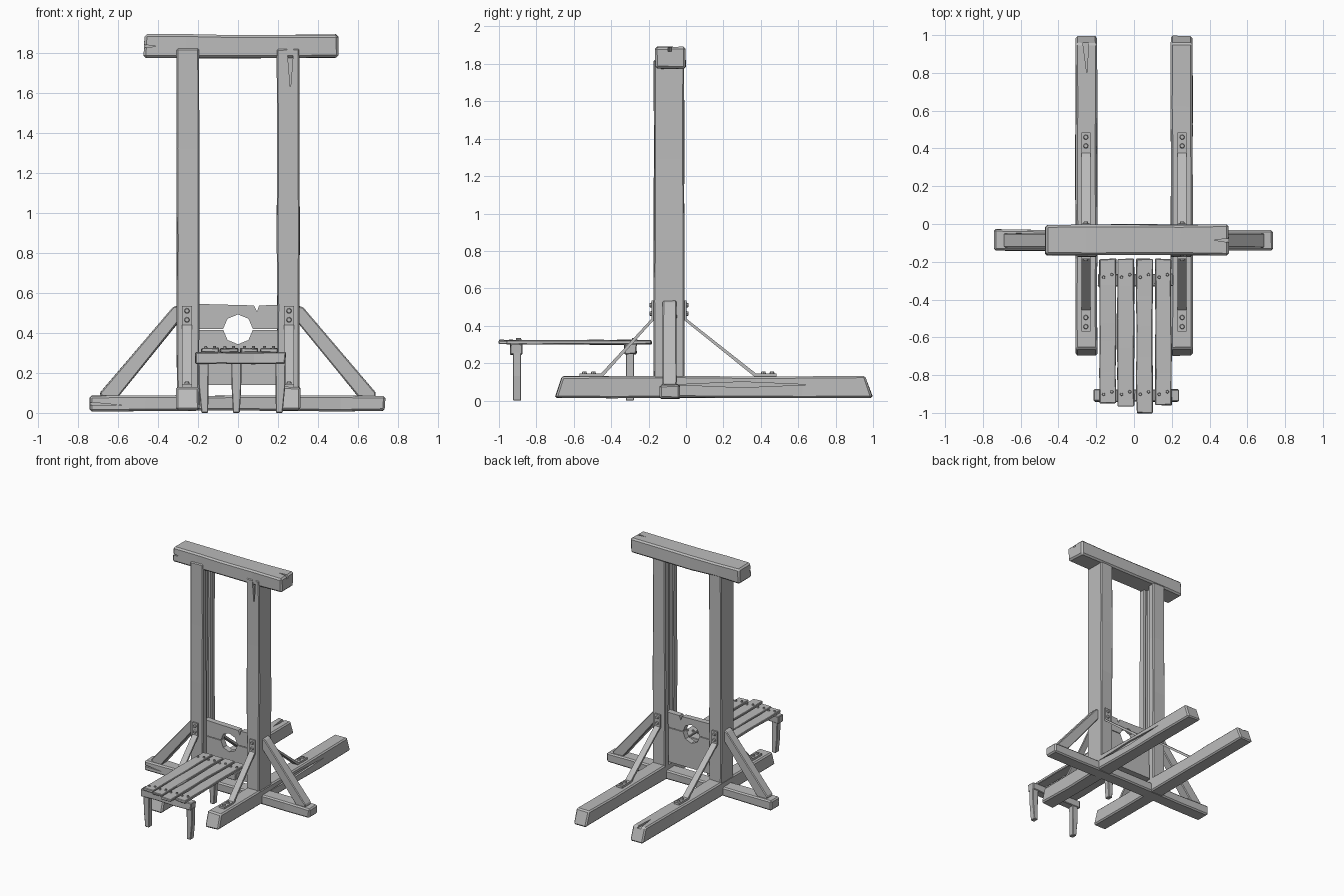
import bpy, bmesh, math, random
from mathutils import Vector

random.seed(4)
old = bpy.data.objects.get("Cube")
if old:
    bpy.data.objects.remove(old, do_unlink=True)

grey = bpy.data.materials.new("plain grey")
grey.use_nodes = True
grey.diffuse_color = (0.5, 0.5, 0.5, 1)
grey.node_tree.nodes["Principled BSDF"].inputs["Base Color"].default_value = (0.5, 0.5, 0.5, 1)


def finish(name, bm):
    bmesh.ops.recalc_face_normals(bm, faces=bm.faces)
    mesh = bpy.data.meshes.new(name)
    bm.to_mesh(mesh)
    bm.free()
    mesh.materials.append(grey)
    ob = bpy.data.objects.new(name, mesh)
    bpy.context.collection.objects.link(ob)
    return ob


def prism(name, pts, axis, a, b, bevel=0.0, wobble=0.0, cuts=0):
    """Extrude an outline along an axis, then roughen and chamfer it like hewn timber."""
    place = {"x": lambda p, t: (t, p[0], p[1]),
             "y": lambda p, t: (p[0], t, p[1]),
             "z": lambda p, t: (p[0], p[1], t)}[axis]
    bm = bmesh.new()
    low = [bm.verts.new(place(p, a)) for p in pts]
    high = [bm.verts.new(place(p, b)) for p in pts]
    bm.faces.new(low)
    bm.faces.new(high[::-1])
    for i in range(len(pts)):
        j = (i + 1) % len(pts)
        bm.faces.new((low[i], low[j], high[j], high[i]))
    bmesh.ops.recalc_face_normals(bm, faces=bm.faces)
    if cuts:
        spans = [(min(v.co[k] for v in bm.verts), max(v.co[k] for v in bm.verts)) for k in range(3)]
        k = max(range(3), key=lambda n: spans[n][1] - spans[n][0])
        for c in range(cuts):
            normal, point = Vector((0, 0, 0)), Vector((0, 0, 0))
            normal[k] = 1
            t = (c + 1 + random.uniform(-0.25, 0.25)) / (cuts + 1)
            point[k] = spans[k][0] + t * (spans[k][1] - spans[k][0])
            bmesh.ops.bisect_plane(bm, geom=bm.verts[:] + bm.edges[:] + bm.faces[:],
                                   plane_co=point, plane_no=normal)
    for v in bm.verts:
        v.co += Vector([random.uniform(-wobble, wobble) for _ in range(3)])
    if bevel:
        sharp = [e for e in bm.edges if e.calc_face_angle(0) > 0.5]
        bmesh.ops.bevel(bm, geom=sharp, offset=bevel, segments=1, affect="EDGES",
                        clamp_overlap=True)
    return finish(name, bm)


def box(name, x, y, z, bevel=0.008, wobble=0.003, cuts=0):
    return prism(name, [(x[0], y[0]), (x[1], y[0]), (x[1], y[1]), (x[0], y[1])],
                 "z", z[0], z[1], bevel, wobble, cuts)


def crack(ob, pts, axis, a, b):
    """Carve a narrow split out of a timber."""
    cutter = prism("crack cutter", pts, axis, a, b)
    cutter.hide_render = True
    mod = ob.modifiers.new("crack", "BOOLEAN")
    mod.operation = "DIFFERENCE"
    mod.solver = "EXACT"
    mod.object = cutter
    bpy.context.view_layer.objects.active = ob
    bpy.ops.object.modifier_apply(modifier=mod.name)
    bpy.data.objects.remove(cutter, do_unlink=True)


def bolt(name, centre, direction, r, h):
    bm = bmesh.new()
    bmesh.ops.create_cone(bm, cap_ends=True, segments=8, radius1=r, radius2=r * 0.75, depth=h)
    turn = Vector(direction).to_track_quat("Z", "Y").to_matrix()
    bmesh.ops.rotate(bm, verts=bm.verts, matrix=turn)
    bmesh.ops.translate(bm, verts=bm.verts, vec=centre)
    return finish(name, bm)


# Top beam with split ends
top_beam = box("top_beam", (-0.47, 0.5), (-0.165, -0.003), (1.775, 1.89), 0.012, 0.004, 3)
crack(top_beam, [(-0.5, 1.845), (-0.41, 1.832), (-0.5, 1.82)], "y", -0.2, -0.14)
crack(top_beam, [(0.52, -0.075), (0.42, -0.085), (0.52, -0.1)], "z", 1.865, 1.95)

# Cross sill
sill = box("cross_sill", (-0.74, 0.735), (-0.14, -0.03), (0.01, 0.085), 0.01, 0.003, 4)
crack(sill, [(-0.76, 0.055), (-0.58, 0.038), (-0.76, 0.04)], "y", -0.16, -0.125)

for side, s in (("left", 1), ("right", -1)):
    # Upright with a blade groove on its inner face
    inner, outer, floor = 0.195 * s, 0.307 * s, 0.225 * s
    post = prism(side + "_post", [(outer, -0.172), (inner, -0.172), (inner, -0.118), (floor, -0.118),
                                  (floor, -0.062), (inner, -0.062), (inner, -0.01), (outer, -0.01)],
                 "z", 0.1, 1.82, 0.007, 0.0025, 3)

    # Floor rail with slanted ends
    rail = prism(side + "_rail", [(-0.7, 0.015), (1.0, 0.015), (0.955, 0.13), (-0.66, 0.13)],
                 "x", 0.195 * s, 0.31 * s, 0.01, 0.003, 4)
    if s > 0:
        crack(post, [(0.243, 1.85), (0.262, 1.62), (0.28, 1.85)], "y", -0.2, -0.15)
        crack(rail, [(-0.05, 0.085), (0.3, 0.07), (0.65, 0.085), (0.3, 0.1)], "x", 0.295, 0.34)
    else:
        crack(rail, [(-0.28, 1.03), (-0.25, 0.8), (-0.235, 1.03)], "z", 0.115, 0.2)

    # Side brace
    prism(side + "_brace", [(0.3 * s, 0.535), (0.325 * s, 0.53), (0.69 * s, 0.1), (0.685 * s, 0.08),
                            (0.6 * s, 0.08), (0.3 * s, 0.45)], "y", -0.125, -0.05, 0.006, 0.002)

    # Bent iron straps, front and back, with bolts
    x = 0.255 * s
    for end, face, d, knee, toe in (("front", -0.172, -1, -0.455, -0.57),
                                    ("back", -0.01, 1, 0.375, 0.485)):
        t = 0.012
        prism(f"{side}_{end}_strap",
              [(face, 0.535), (face + d * t, 0.535), (face + d * t, 0.438), (knee, 0.144),
               (toe, 0.144), (toe, 0.126), (knee - d * t, 0.13), (face, 0.43)],
              "x", x - 0.024, x + 0.024)
        for z in (0.465, 0.51):
            bolt(f"{side}_{end}_post_bolt", (x, face + d * 0.017, z), (0, d, 0), 0.014, 0.014)
        for k in (0.25, 0.67):
            bolt(f"{side}_{end}_rail_bolt", (x, knee + (toe - knee) * (k + 0.1), 0.149),
                 (0, 0, 1), 0.014, 0.014)

# Neck boards meeting around an octagonal hole
arc = [math.radians(45 * i) for i in range(5)]
lower_rim = [(0.074 * math.cos(a), 0.415 - 0.072 * math.sin(a)) for a in arc]
upper_rim = [(0.074 * math.cos(a), 0.42 + 0.072 * math.sin(a)) for a in arc]
prism("lower_neck_board", lower_rim + [(-0.22, 0.415), (-0.22, 0.14), (0.22, 0.14), (0.22, 0.415)],
      "y", -0.113, -0.067)
prism("upper_neck_board", upper_rim + [(-0.22, 0.42), (-0.22, 0.545), (0.08, 0.537), (0.095, 0.505),
                                       (0.105, 0.537), (0.22, 0.54), (0.22, 0.42)],
      "y", -0.113, -0.067)

# Bench planks with nails
for i, (x0, x1, end) in enumerate(((-0.183, -0.095, -0.95), (-0.088, 0.0, -0.965),
                                   (0.012, 0.098, -1.0), (0.112, 0.198, -0.96))):
    box(f"bench_plank_{i + 1}", (x0, x1), (end, -0.185), (0.301, 0.323), 0.004, 0.003, 4)
    mid = (x0 + x1) / 2
    for y in (-0.275, -0.895):
        for dx in (-0.022, 0.022):
            bolt("plank_nail", (mid + dx, y + dx * 0.3, 0.327), (0, 0, 1), 0.009, 0.014)

# Bench cross bars and three tapering legs
box("bench_front_bar", (-0.213, 0.237), (-0.94, -0.875), (0.245, 0.304), 0.005, 0.003, 2)
box("bench_back_bar", (-0.19, 0.21), (-0.33, -0.265), (0.248, 0.304), 0.005, 0.003, 2)
for name, x, y, lean in (("front_right_leg", -0.172, -0.903, 0.006),
                         ("front_left_leg", 0.212, -0.903, -0.006),
                         ("back_middle_leg", -0.008, -0.3, 0)):
    prism(name, [(x - 0.026, 0.26), (x + 0.026, 0.26), (x + 0.024, 0.13), (x + 0.017 + lean, 0.0),
                 (x - 0.017 + lean, 0.0), (x - 0.024, 0.13)], "y", y - 0.022, y + 0.022, 0.004)
